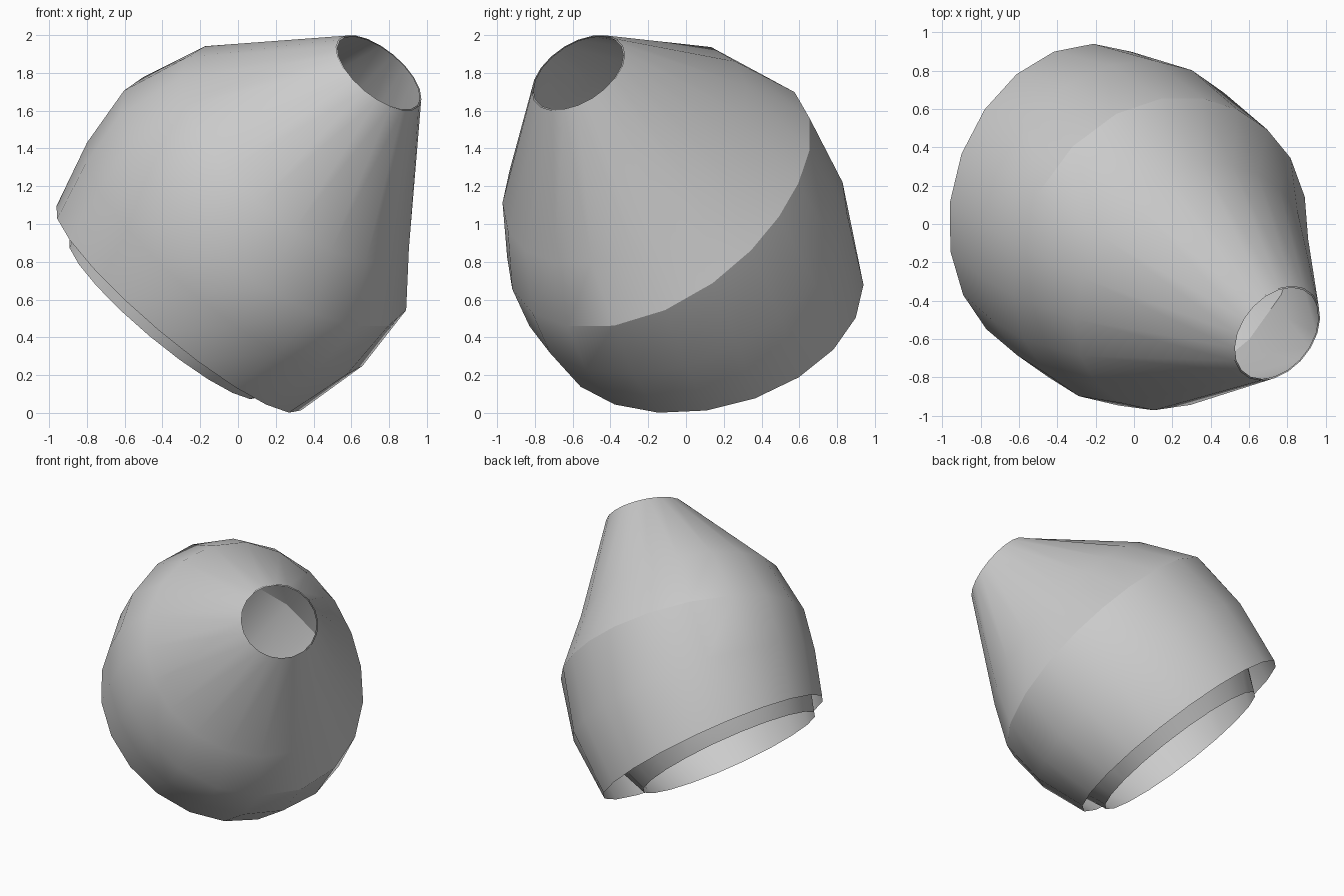
import bpy, bmesh, math
from mathutils import Vector

if "Cube" in bpy.data.objects:
    bpy.data.objects.remove(bpy.data.objects["Cube"])

SIDES = 20
FLAT_SIDE = Vector((0.57, 0.82, 0.05))   # direction in which the body is pressed in
grey = bpy.data.materials.new("light_grey")
grey.diffuse_color = (0.6, 0.6, 0.6, 1)
grey.use_nodes = True
grey.node_tree.nodes["Principled BSDF"].inputs["Base Color"].default_value = grey.diffuse_color


def loft(name, rings):
    """Open skin through rings: centre, normal, flattening (flat side, far side), radius."""
    bm = bmesh.new()
    loops = []
    for centre, normal, (flat, far), radius in rings:
        n = Vector(normal).normalized()
        u = Vector((0, 1, 0)).cross(n).normalized()
        v = n.cross(u)
        press = (FLAT_SIDE - n * FLAT_SIDE.dot(n)).normalized()
        loop = []
        for i in range(SIDES):
            a = 2 * math.pi * i / SIDES
            d = u * math.cos(a) + v * math.sin(a)
            c = d.dot(press)
            r = radius * (1 - (flat if c > 0 else far) * c * c)
            loop.append(bm.verts.new(Vector(centre) + d * r))
        loops.append(loop)
    for a, b in zip(loops, loops[1:]):
        for i in range(SIDES):
            j = (i + 1) % SIDES
            bm.faces.new((a[i], a[j], b[j], b[i]))
    mesh = bpy.data.meshes.new(name)
    bm.to_mesh(mesh)
    bm.free()
    mesh.materials.append(grey)
    obj = bpy.data.objects.new(name, mesh)
    bpy.context.collection.objects.link(obj)
    bpy.ops.object.select_all(action='DESELECT')
    obj.select_set(True)
    bpy.context.view_layer.objects.active = obj
    bpy.ops.object.shade_smooth_by_angle(angle=math.radians(26))
    return obj


# Ring centres, directions and flattening, from the wide mouth to the narrow neck
mouth = ((-0.315, 0.11, 0.555), (0.63, -0.19, 0.753), (0.0, 0.02))
lower = ((-0.07, 0.0, 0.84), (0.60, -0.30, 0.74), (0.07, 0.07))
middle = ((0.15, -0.11, 1.12), (0.56, -0.41, 0.72), (0.16, 0.06))
upper = ((0.325, -0.28, 1.37), (0.585, -0.44, 0.68), (0.20, 0.03))
neck = ((0.745, -0.57, 1.80), (0.57, -0.45, 0.685), (0.0, 0.0))

# Outer faceted shell
loft("outer_shell", [(*mouth, 0.845), (*lower, 0.95), (*middle, 0.965),
                     (*upper, 0.79), (*neck, 0.275)])

# Inner liner hugging the shell, its lip standing slightly out of the wide mouth
lip = Vector(mouth[0]) - 0.07 * Vector(mouth[1]) + Vector((-0.03, -0.09, 0.0))
loft("inner_liner", [(lip, mouth[1], (0, 0), 0.655), (*lower, 0.875), (*middle, 0.92),
                     (*upper, 0.745), (*neck, 0.267)])
